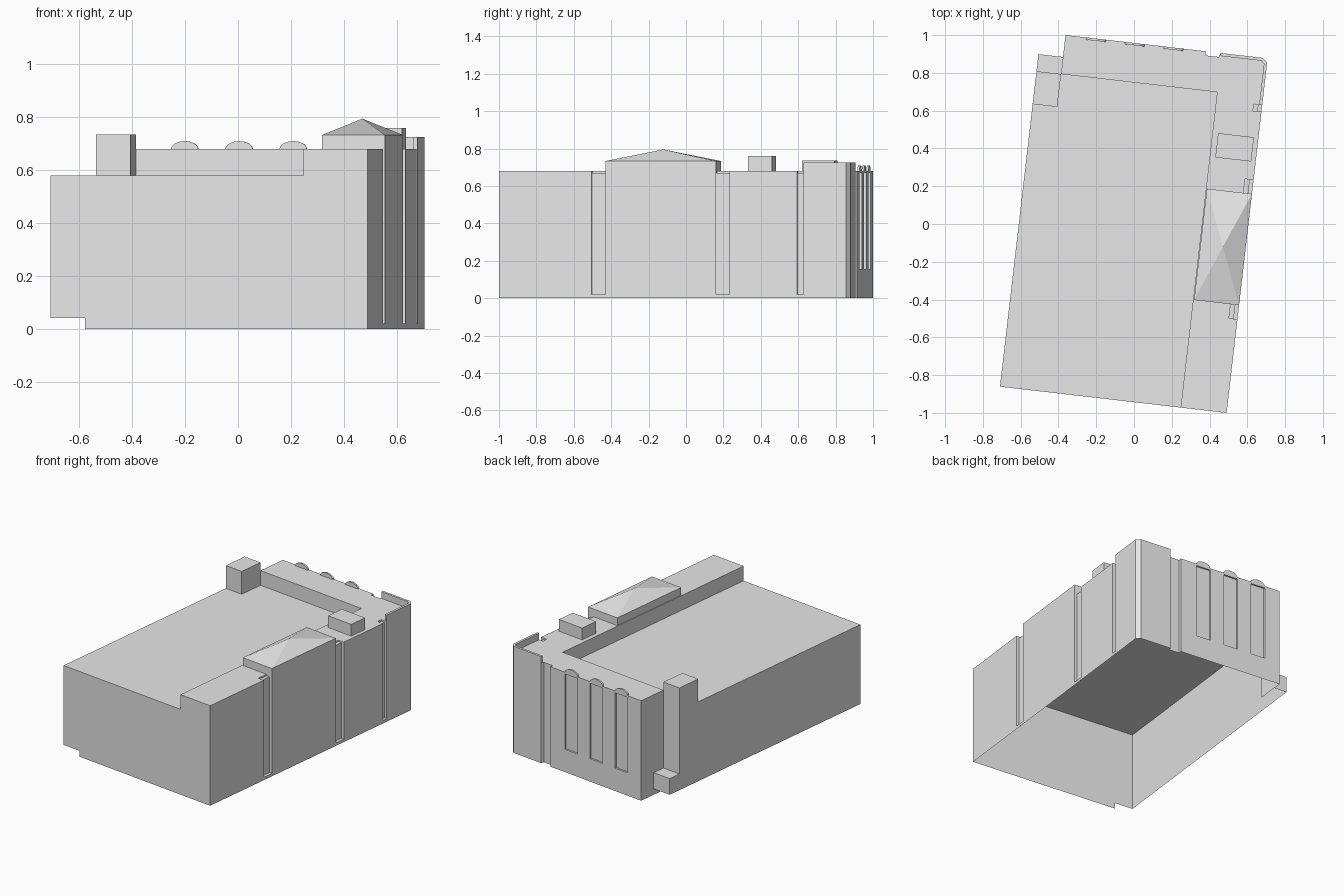
import bpy, bmesh, math
from mathutils import Matrix

cube = bpy.data.objects.get("Cube")
if cube:
    bpy.data.objects.remove(cube, do_unlink=True)

grey = bpy.data.materials.new("plain grey")
grey.use_nodes = True
grey.diffuse_color = (0.8, 0.8, 0.8, 1)
grey.node_tree.nodes["Principled BSDF"].inputs["Base Color"].default_value = (0.8, 0.8, 0.8, 1)

# The building is turned slightly about z
TURN = Matrix.Rotation(-0.1152, 4, 'Z')

# Main dimensions in the building's own axes
LEFT, STEP, RIGHT = -0.606, 0.357, 0.602
FRONT, WING, BACK = -0.937, 0.744, 0.952
WING_L, WING_R = -0.475, 0.272
LOW, HIGH, SILL = 0.58, 0.68, 0.04
RECESS = 0.93


def build(name, polygons):
    bm = bmesh.new()
    for poly in polygons:
        bm.faces.new([bm.verts.new(p) for p in poly])
    bmesh.ops.remove_doubles(bm, verts=bm.verts, dist=0.0005)
    bm.transform(TURN)
    mesh = bpy.data.meshes.new(name)
    bm.to_mesh(mesh)
    bm.free()
    mesh.materials.append(grey)
    obj = bpy.data.objects.new(name, mesh)
    bpy.context.collection.objects.link(obj)
    return obj


def wall(p, q, z0, z1):
    # Outside is on the right hand when walking from p to q
    return [(*p, z0), (*q, z0), (*q, z1), (*p, z1)]


def flat(pts, z):
    return [(x, y, z) for x, y in pts]


def rect(x0, x1, y0, y1):
    return [(x0, y0), (x1, y0), (x1, y1), (x0, y1)]


def sides(pts, z0, z1):
    return [wall(p, q, z0, z1) for p, q in zip(pts, pts[1:] + pts[:1])]


def prism(name, pts, z0, z1):
    return build(name, sides(pts, z0, z1) + [flat(pts, z1), flat(pts[::-1], z0)])


# Front wall with its stepped outline
front = [(WING_L, 0), (RIGHT, 0), (RIGHT, HIGH), (STEP, HIGH),
         (STEP, LOW), (LEFT, LOW), (LEFT, SILL), (WING_L, SILL)]
build("front_wall", [[(x, FRONT, z) for x, z in front]])

# Right wall with tall grooves, each with a ledge just below the roof
grooves = [(-0.438, -0.363), (0.230, 0.304), (0.668, 0.703)]
SHALLOW, DEEP = RIGHT - 0.02, RIGHT - 0.045
FOOT, LEDGE = 0.02, 0.67
right_faces, roof_edge, y = [], [(RIGHT, FRONT)], FRONT
for a, b in grooves:
    right_faces += [
        wall((RIGHT, y), (RIGHT, a), 0, HIGH),
        wall((RIGHT, a), (RIGHT, b), 0, FOOT),
        flat(rect(SHALLOW, RIGHT, a, b), FOOT),
        wall((RIGHT, a), (SHALLOW, a), FOOT, HIGH),
        wall((SHALLOW, a), (SHALLOW, b), FOOT, LEDGE),
        wall((SHALLOW, b), (RIGHT, b), FOOT, HIGH),
        flat(rect(DEEP, SHALLOW, a, b), LEDGE),
        wall((SHALLOW, a), (DEEP, a), LEDGE, HIGH),
        wall((DEEP, a), (DEEP, b), LEDGE, HIGH),
        wall((DEEP, b), (SHALLOW, b), LEDGE, HIGH)]
    roof_edge += [(RIGHT, a), (DEEP, a), (DEEP, b), (RIGHT, b)]
    y = b
right_faces.append(wall((RIGHT, y), (RIGHT, RECESS), 0, HIGH))
build("right_wall", right_faces)

# Chamfered back corner and the recess beside the rear wing
corner = [(RIGHT, RECESS), (0.576, BACK), (0.352, BACK), (0.345, RECESS),
          (WING_R, RECESS), (WING_R, BACK)]
build("back_corner_wall", [wall(p, q, 0, HIGH) for p, q in zip(corner, corner[1:])])

# Rear wing wall with three sunk tall windows
windows = [0.101, -0.105, -0.312]
HALF, W0, W1, SUNK = 0.052, 0.155, 0.668, BACK - 0.012
wing_faces, x = [], WING_R
for c in windows:
    a, b = c + HALF, c - HALF
    wing_faces += [
        wall((x, BACK), (a, BACK), 0, HIGH),
        wall((a, BACK), (b, BACK), 0, W0),
        wall((a, BACK), (b, BACK), W1, HIGH),
        wall((a, SUNK), (b, SUNK), W0, W1),
        wall((a, BACK), (a, SUNK), W0, W1),
        wall((b, SUNK), (b, BACK), W0, W1),
        flat(rect(b, a, SUNK, BACK), W0),
        flat(rect(b, a, SUNK, BACK)[::-1], W1)]
    x = b
wing_faces += [wall((x, BACK), (WING_L, BACK), 0, HIGH),
               wall((WING_L, BACK), (WING_L, WING), 0, HIGH)]
build("rear_wing_wall", wing_faces)

# Curved hoods over the windows
for i, c in enumerate(windows):
    arc = [(c + HALF * math.cos(math.pi * k / 10),
            HIGH + 0.03 * math.sin(math.pi * k / 10)) for k in range(11)]
    near, far = SUNK, BACK
    hood = [[(p, near, z) for p, z in arc], [(p, far, z) for p, z in arc[::-1]]]
    for (p, z), (q, w) in zip(arc, arc[1:]):
        hood.append([(p, near, z), (p, far, z), (q, far, w), (q, near, w)])
    build(f"window_hood_{i + 1}", hood)

# Left wall, raised a little off the ground
build("left_wall", [wall((LEFT, WING), (LEFT, FRONT), SILL, LOW)])

# Roofs and the step between them
build("low_roof", [flat(rect(LEFT, STEP, FRONT, WING), LOW)])
outline = [(STEP, FRONT)] + roof_edge + corner + [
    (WING_L, BACK), (WING_L, WING), (STEP, WING)]
build("high_roof", [flat(outline, HIGH),
                    wall((STEP, WING), (STEP, FRONT), LOW, HIGH),
                    wall((WING_L, WING), (STEP, WING), LOW, HIGH)])

# Chimney on the left edge, its back running down to a low block
stack = rect(LEFT, WING_L, 0.569, WING)
BLOCK = 0.15
build("chimney", sides(stack, LOW, 0.735) + [
    flat(stack, 0.735),
    wall((WING_L, WING), (LEFT, WING), BLOCK, LOW)])
end = 0.835
build("chimney_foot", [
    flat(rect(LEFT, WING_L, WING, end), BLOCK),
    wall((WING_L, end), (LEFT, end), SILL, BLOCK),
    wall((LEFT, end), (LEFT, WING), SILL, BLOCK)])

# Pavilion with a shallow pyramid roof
base = rect(STEP + 0.005, RIGHT, grooves[0][1], grooves[1][0])
EAVES, apex = 0.733, (0.481, -0.066, 0.795)
build("pavilion", sides(base, HIGH, EAVES) + [
    [(*p, EAVES), (*q, EAVES), apex] for p, q in zip(base, base[1:] + base[:1])])

# Roof box and corner parapet
prism("roof_box", rect(0.387, 0.578, 0.400, 0.529), HIGH, 0.76)
T = 0.016
prism("corner_parapet", [
    (RIGHT, grooves[2][1]), (RIGHT, RECESS), (0.576, BACK), (0.352, BACK),
    (0.352, BACK - T), (0.570, BACK - T), (RIGHT - T, RECESS - T / 2),
    (RIGHT - T, grooves[2][1])], HIGH, 0.725)
